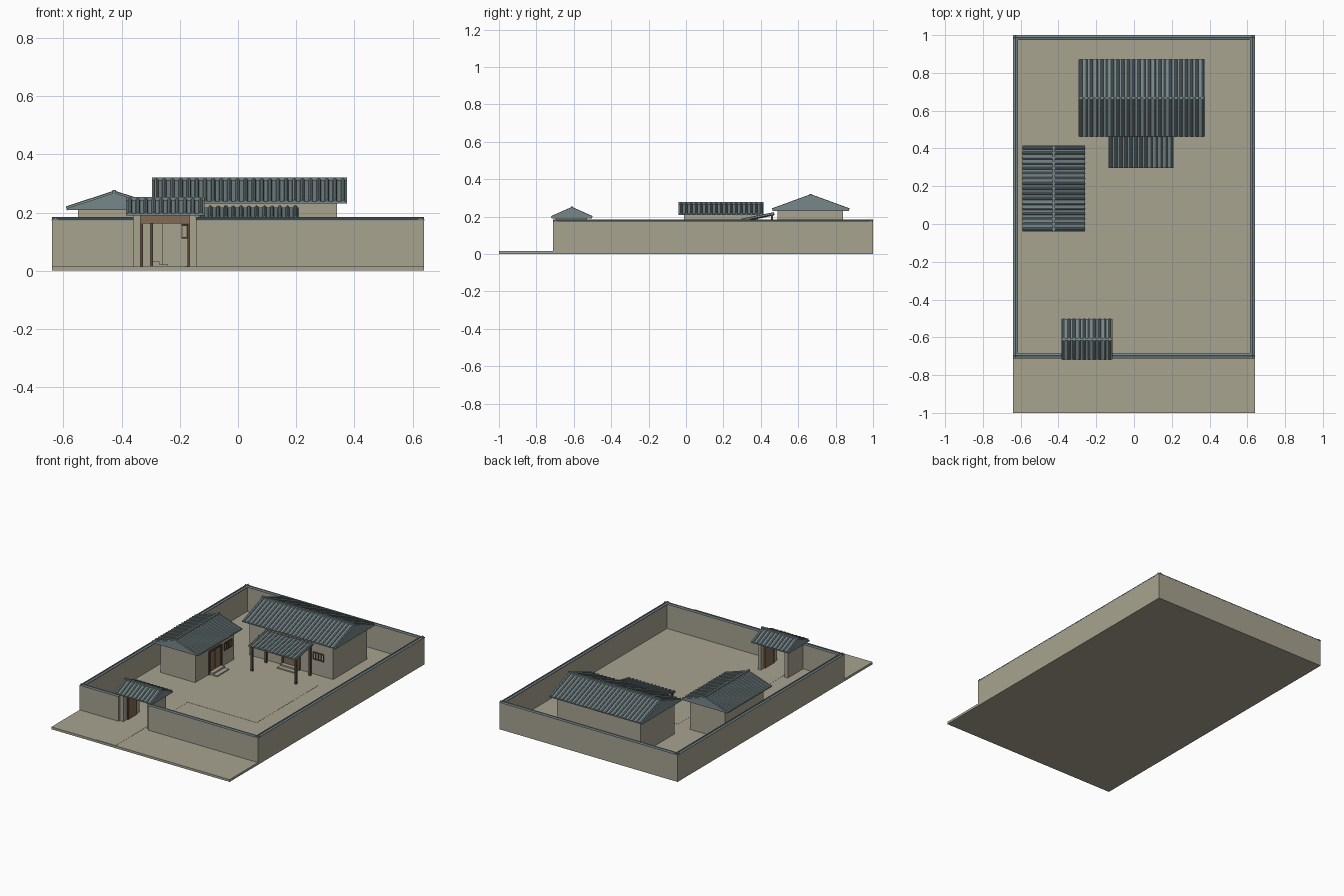
import bpy, bmesh, math
from mathutils import Vector, Matrix

cube = bpy.data.objects.get("Cube")
if cube:
    bpy.data.objects.remove(cube, do_unlink=True)


def material(name, rgb):
    m = bpy.data.materials.new(name)
    m.use_nodes = True
    m.diffuse_color = (*rgb, 1)
    m.node_tree.nodes["Principled BSDF"].inputs["Base Color"].default_value = (*rgb, 1)
    return m


PLASTER = material("beige plaster", (0.39, 0.37, 0.28))
SLATE = material("slate tile", (0.187, 0.242, 0.254))
WOOD = material("brown wood", (0.223, 0.147, 0.09))
DARK = material("dark wood", (0.107, 0.065, 0.04))


def finish(name, bm, mat):
    bmesh.ops.recalc_face_normals(bm, faces=bm.faces)
    me = bpy.data.meshes.new(name)
    bm.to_mesh(me)
    bm.free()
    me.materials.append(mat)
    ob = bpy.data.objects.new(name, me)
    bpy.context.collection.objects.link(ob)
    return ob


def add_box(bm, x0, x1, y0, y1, z0, z1):
    centre = Matrix.Translation(((x0 + x1) / 2, (y0 + y1) / 2, (z0 + z1) / 2))
    size = Matrix.Diagonal((x1 - x0, y1 - y0, z1 - z0, 1))
    bmesh.ops.create_cube(bm, size=1, matrix=centre @ size)


def boxes(name, mat, *items):
    bm = bmesh.new()
    for item in items:
        add_box(bm, *item)
    return finish(name, bm, mat)


def add_rod(bm, a, b, r, sides=8):
    a, b = Vector(a), Vector(b)
    d = b - a
    turn = d.to_track_quat('Z', 'Y').to_matrix().to_4x4()
    bmesh.ops.create_cone(bm, cap_ends=True, segments=sides, radius1=r, radius2=r,
                          depth=d.length, matrix=Matrix.Translation((a + b) / 2) @ turn)


def add_prism(bm, profile, x0, x1):
    """Extrude a (y, z) outline along x."""
    ends = [[bm.verts.new((x, y, z)) for y, z in profile] for x in (x0, x1)]
    bm.faces.new(ends[0])
    bm.faces.new(ends[1][::-1])
    n = len(profile)
    for i in range(n):
        j = (i + 1) % n
        bm.faces.new((ends[0][i], ends[0][j], ends[1][j], ends[1][i]))


def gable_roof(name, cx, cy, length, half, z0, z1, ribs, turned=False):
    """Solid gable roof with round tile ribs on both slopes and a ridge bar."""
    bm = bmesh.new()
    h = length / 2
    eave = z0 + 0.006
    add_prism(bm, [(-half, z0), (half, z0), (half, eave), (0, z1), (-half, eave)], -h, h)
    step = length / ribs
    for i in range(ribs):
        x = -h + step * (i + 0.5)
        for s in (-1, 1):
            add_rod(bm, (x, s * half, eave), (x, 0, z1), step * 0.27)
    add_box(bm, -h, h, -0.006, 0.006, z1 - 0.004, z1 + 0.009)
    ob = finish(name, bm, SLATE)
    ob.location = (cx, cy, 0)
    if turned:
        ob.rotation_euler.z = math.pi / 2
    return ob


def window(name, cx, cy, turned=False):
    """Barred window, facing -y, or +x when turned."""
    w, z0, z1 = 0.04, 0.11, 0.16
    items = [(-w, w, -0.006, 0.002, z, z + 0.006) for z in (z0, z1 - 0.006)]
    for i in range(5):
        x = -w + i * (2 * w - 0.005) / 4
        items.append((x, x + 0.005, -0.005, 0.002, z0, z1))
    ob = boxes(name, DARK, *items)
    ob.location = (cx, cy, 0)
    if turned:
        ob.rotation_euler.z = math.pi / 2
    return ob


def door(name, cx, cy, turned=False):
    """Door leaves, their frame and two low steps."""
    w, top = 0.06, 0.165
    parts = [
        boxes(name + "_leaves", WOOD, (-w, -0.001, -0.003, 0.002, 0.015, top),
              (0.001, w, -0.003, 0.002, 0.015, top)),
        boxes(name + "_frame", DARK, (-w - 0.006, -w + 0.004, -0.008, 0.002, 0.015, top),
              (w - 0.004, w + 0.006, -0.008, 0.002, 0.015, top),
              (-w, w, -0.008, 0.002, top - 0.008, top + 0.003)),
        boxes(name + "_steps", PLASTER, (-w, w, -0.03, 0.0, 0.01, 0.031),
              (-w, w, -0.06, -0.03, 0.01, 0.022))]
    for ob in parts:
        ob.location = (cx, cy, 0)
        if turned:
            ob.rotation_euler.z = math.pi / 2


# Ground, with a courtyard paving and an entrance path
G = 0.015
X, FRONT, BACK, T = 0.64, -0.71, 1.0, 0.022
boxes("ground_slab", PLASTER, (-X, X, -1, BACK, 0, G))
boxes("courtyard_paving", PLASTER, (-0.2, 0.316, -0.26, 0.367, G, G + 0.001))
boxes("entrance_path", PLASTER, (-0.32, -0.18, -0.995, -0.26, G, G + 0.001))

# Perimeter wall with a gap for the gate
GL, GR = -0.36, -0.145
W = 0.175
boxes("perimeter_wall", PLASTER,
      (-X, -X + T, FRONT, BACK, 0, W), (X - T, X, FRONT, BACK, 0, W),
      (-X, X, BACK - T, BACK, 0, W),
      (-X, GL, FRONT, FRONT + T, 0, W), (GR, X, FRONT, FRONT + T, 0, W))


def wall_cap(name, cx, cy, length, turned=False):
    bm = bmesh.new()
    e = 0.014
    add_prism(bm, [(-e, W - 0.003), (e, W - 0.003), (e, W + 0.001), (0, W + 0.006),
                   (-e, W + 0.001)], -length / 2, length / 2)
    add_rod(bm, (-length / 2, 0, W + 0.005), (length / 2, 0, W + 0.005), 0.004, 6)
    ob = finish(name, bm, SLATE)
    ob.location = (cx, cy, 0)
    if turned:
        ob.rotation_euler.z = math.pi / 2


E = 0.013
for side, sx in (("right", -1), ("left", 1)):
    wall_cap(side + "_wall_cap", sx * (X - E), (FRONT + BACK) / 2, BACK - FRONT, True)
wall_cap("back_wall_cap", 0, BACK - E, 2 * X)
for side, a, b in (("right", -X, GL), ("left", GR, X)):
    wall_cap("front_wall_cap_" + side, (a + b) / 2, FRONT + E, b - a)

# Gatehouse
IL, IR = -0.335, -0.166
boxes("gate_pillars", PLASTER, (GL, IL, -0.697, -0.53, 0.01, 0.195),
      (IR, GR, -0.697, -0.53, 0.01, 0.195))
boxes("gate_lintel", WOOD, (IL, IR, -0.66, -0.64, 0.163, 0.195))
boxes("gate_doors", WOOD, (IL, IL + 0.007, -0.645, -0.565, G, 0.163),
      (IR - 0.007, IR, -0.645, -0.565, G, 0.163))
boxes("gate_posts", DARK, (IL, IL + 0.008, -0.66, -0.645, G, 0.163),
      (IR - 0.008, IR, -0.66, -0.645, G, 0.163))
gable_roof("gate_roof", -0.25, -0.61, 0.27, 0.108, 0.19, 0.244, 10)

# Main house
boxes("main_house_walls", PLASTER, (-0.26, 0.34, 0.49, 0.84, 0.01, 0.236))
gable_roof("main_house_roof", 0.04, 0.667, 0.67, 0.205, 0.231, 0.312, 24)
door("main_house_door", 0.04, 0.49)
for side, s in (("right", -1), ("left", 1)):
    window("main_house_window_" + side, 0.04 + s * 0.195, 0.49)

# Side house, opening onto the courtyard
boxes("side_house_walls", PLASTER, (-0.55, -0.3, -0.01, 0.385, 0.01, 0.212))
gable_roof("side_house_roof", -0.425, 0.188, 0.455, 0.165, 0.208, 0.268, 17, True)
door("side_house_door", -0.3, 0.19, True)
window("side_house_window", -0.3, 0.325, True)

# Porch canopy on four posts in front of the main house
A, B = -0.135, 0.21
YF, YB, ZF, ZB = 0.297, 0.472, 0.182, 0.217
bm = bmesh.new()
add_prism(bm, [(YF, ZF - 0.004), (YB, ZB - 0.004), (YB, ZB), (YF, ZF)], A, B)
count = 13
pitch = (B - A) / count
for i in range(count):
    x = A + pitch * (i + 0.5)
    add_rod(bm, (x, YF, ZF), (x, YB, ZB), pitch * 0.27)
finish("canopy_roof", bm, SLATE)

bm = bmesh.new()
for x in (A + 0.015, B - 0.015):
    for y, top in ((0.315, 0.178), (0.46, 0.207)):
        add_box(bm, x - 0.006, x + 0.006, y - 0.006, y + 0.006, 0.01, top)
for y, top in ((0.315, 0.182), (0.46, 0.211)):
    add_box(bm, A + 0.005, B - 0.005, y - 0.005, y + 0.005, top - 0.012, top)
for i in range(6):
    x = A + 0.015 + i * (B - A - 0.03) / 5
    add_rod(bm, (x, YF + 0.003, ZF - 0.007), (x, YB - 0.003, ZB - 0.007), 0.004, 4)
finish("canopy_frame", bm, DARK)
